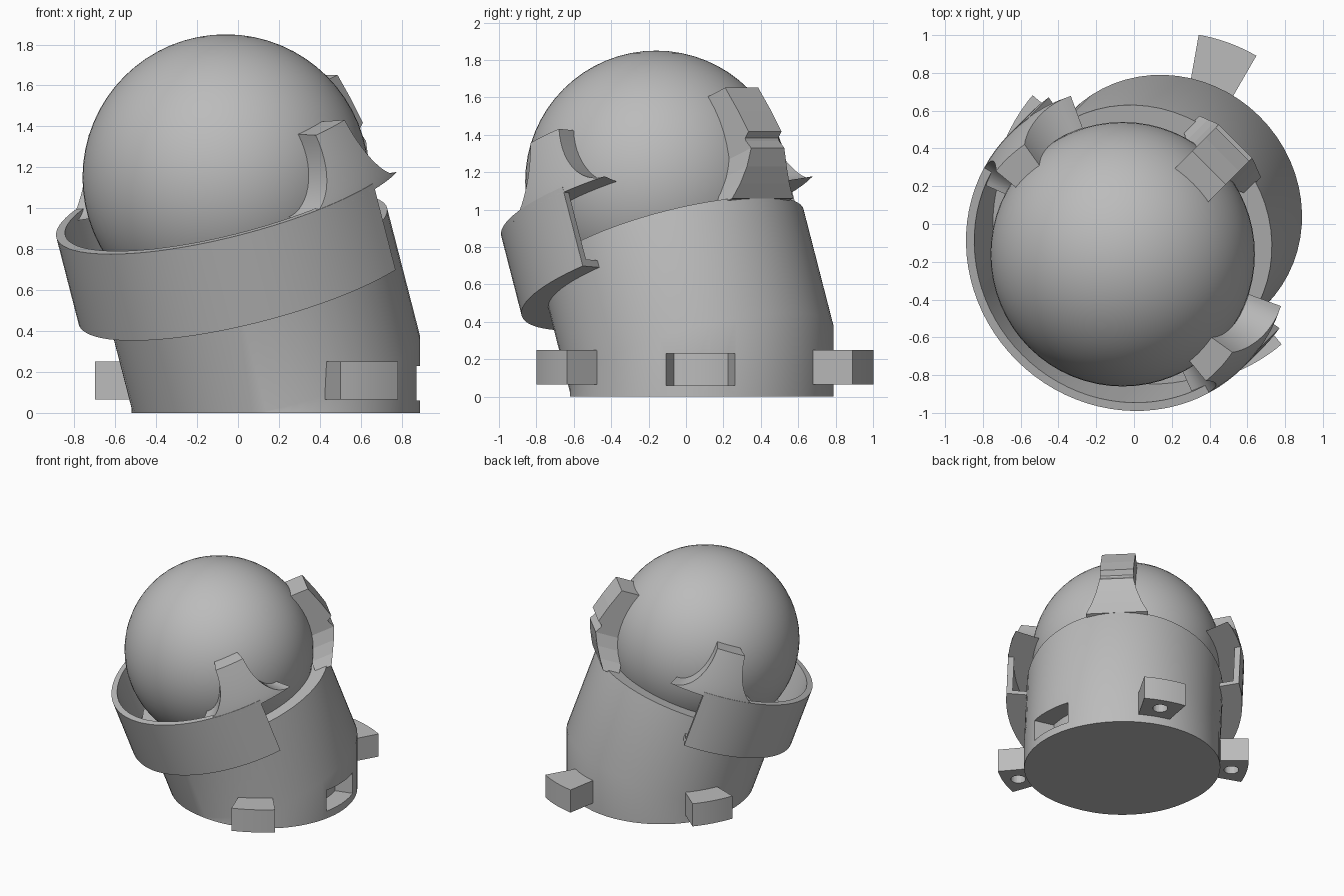
import bpy, bmesh
from math import sin, cos, pi, radians, sqrt
from mathutils import Matrix, Vector

if "Cube" in bpy.data.objects:
    bpy.data.objects.remove(bpy.data.objects["Cube"], do_unlink=True)

grey = bpy.data.materials.new("plain_grey")
grey.use_nodes = True
COLOUR = (0.5, 0.5, 0.5, 1)
grey.diffuse_color = COLOUR
grey.node_tree.nodes["Principled BSDF"].inputs["Base Color"].default_value = COLOUR

# Tilted frame centred on the ball: side axis, upper axis, cup axis
BALL = Vector((-0.06, -0.16, 1.15))
TILT = radians(20)
h = sqrt(0.5)
side = Vector((h, -h, 0))
axis = Vector((-h * sin(TILT), -h * sin(TILT), cos(TILT)))
upper = axis.cross(side)
FRAME = Matrix((side, upper, axis)).transposed().to_4x4()
FRAME.translation = BALL

FOOT = Vector((0.18, 0.08, 0))      # centre of the upright base
FLAT = Matrix.Translation(FOOT)


def polar(r, angle, z):
    return Vector((r * cos(angle), r * sin(angle), z))


def finish(ob, smooth=True):
    ob.data.materials.clear()
    ob.data.materials.append(grey)
    bpy.ops.object.select_all(action='DESELECT')
    ob.select_set(True)
    bpy.context.view_layer.objects.active = ob
    if smooth:
        bpy.ops.object.shade_smooth_by_angle(angle=radians(30))


def loft(name, rings, matrix, smooth=True):
    """Closed solid through equal-length rings of points."""
    bm = bmesh.new()
    loops = [[bm.verts.new(matrix @ Vector(p)) for p in ring] for ring in rings]
    n = len(loops[0])
    for a, b in zip(loops, loops[1:]):
        for i in range(n):
            j = (i + 1) % n
            bm.faces.new((a[i], a[j], b[j], b[i]))
    bm.faces.new(loops[0][::-1])
    bm.faces.new(loops[-1])
    bmesh.ops.remove_doubles(bm, verts=bm.verts, dist=0.0005)
    bmesh.ops.recalc_face_normals(bm, faces=bm.faces)
    me = bpy.data.meshes.new(name)
    bm.to_mesh(me)
    bm.free()
    ob = bpy.data.objects.new(name, me)
    bpy.context.collection.objects.link(ob)
    finish(ob, smooth)
    return ob


def cut(ob, cutter):
    """Subtract the cutter, then discard it."""
    mod = ob.modifiers.new("cut", 'BOOLEAN')
    mod.operation = 'DIFFERENCE'
    mod.solver = 'EXACT'
    mod.object = cutter
    finish(ob, False)
    bpy.ops.object.modifier_apply(modifier=mod.name)
    bpy.data.objects.remove(cutter, do_unlink=True)
    finish(ob)


def sector(name, middle, half, r0, r1, z0, z1):
    """Block bounded by two arcs around the base."""
    steps = [radians(middle + half * (k / 4 - 1)) for k in range(9)]
    rings = [[polar(r0, a, z0), polar(r1, a, z0), polar(r1, a, z1), polar(r0, a, z1)]
             for a in steps]
    return loft(name, rings, FLAT)


# Ball
bpy.ops.mesh.primitive_uv_sphere_add(segments=64, ring_count=32, radius=0.7, location=BALL)
ball = bpy.context.object
ball.name = "ball"
finish(ball)

# Tilted body standing on an upright skirt
R_BODY, SEG = 0.727, 64
top, bend, ground = [], [], []
for k in range(SEG):
    a = 2 * pi * k / SEG
    top.append(FRAME @ polar(R_BODY, a, -0.35))
    p = FRAME @ polar(R_BODY, a, -1.01)
    if p.z < 0:
        p -= axis * (p.z / axis.z)
    bend.append(p)
    ground.append(Vector((p.x, p.y, 0)))
body = loft("body", [ground, bend, top], Matrix.Identity(4))
cut(body, sector("slot_cutter", 0, 15, 0.56, 0.85, 0.06, 0.23))

# Raised collar with an inward flange, round the lower half
section = [(0.72, -0.53), (0.875, -0.53), (0.875, -0.08),
           (0.83, -0.08), (0.83, -0.49), (0.72, -0.49)]
loft("collar", [[polar(r, radians(-189 + 198 * k / 48), t) for r, t in section]
                for k in range(49)], FRAME)


# Side claws: wide at the rim, sweeping in to a narrow top
def claw(name, middle):
    rings = []
    for k in range(15):
        phi = pi / 2 * k / 14
        s = 1 - cos(phi)
        half = 24 - 16 * sin(phi)
        t = -0.11 + 0.36 * s
        outer = 0.875 - 0.085 * s ** 1.3
        inner = sqrt(0.7 ** 2 - t ** 2)
        spread = [radians(middle + half * (j / 5 - 1)) for j in range(11)]
        rings.append([polar(outer, a, t) for a in spread] +
                     [polar(inner, a, t) for a in reversed(spread)])
    return loft(name, rings, FRAME)


claw("left_claw", 2)
claw("right_claw", 178)

# Back latch: flared root, small notch, leaning block (height, reach, half width)
latch = [(-0.36, 0.727, 0.23), (-0.29, 0.77, 0.185), (-0.21, 0.815, 0.15),
         (-0.12, 0.855, 0.125), (-0.07, 0.83, 0.125), (-0.055, 0.83, 0.125),
         (-0.03, 0.865, 0.125), (0.1, 0.83, 0.125), (0.25, 0.78, 0.125)]
loft("back_latch", [[(-w, 0.6, t), (w, 0.6, t), (w, r, t), (-w, r, t)]
                    for t, r, w in latch], FRAME, smooth=False)

# Lugs round the base, each with a blind hole underneath
for name, angle in (("back_lug", 70), ("right_lug", 150), ("front_lug", -60)):
    lug = sector(name, angle, 10, 0.66, 0.936, 0.065, 0.25)
    spot = FOOT + polar(0.82, radians(angle), 0.1)
    bpy.ops.mesh.primitive_cylinder_add(vertices=24, radius=0.055, depth=0.16, location=spot)
    cut(lug, bpy.context.object)
